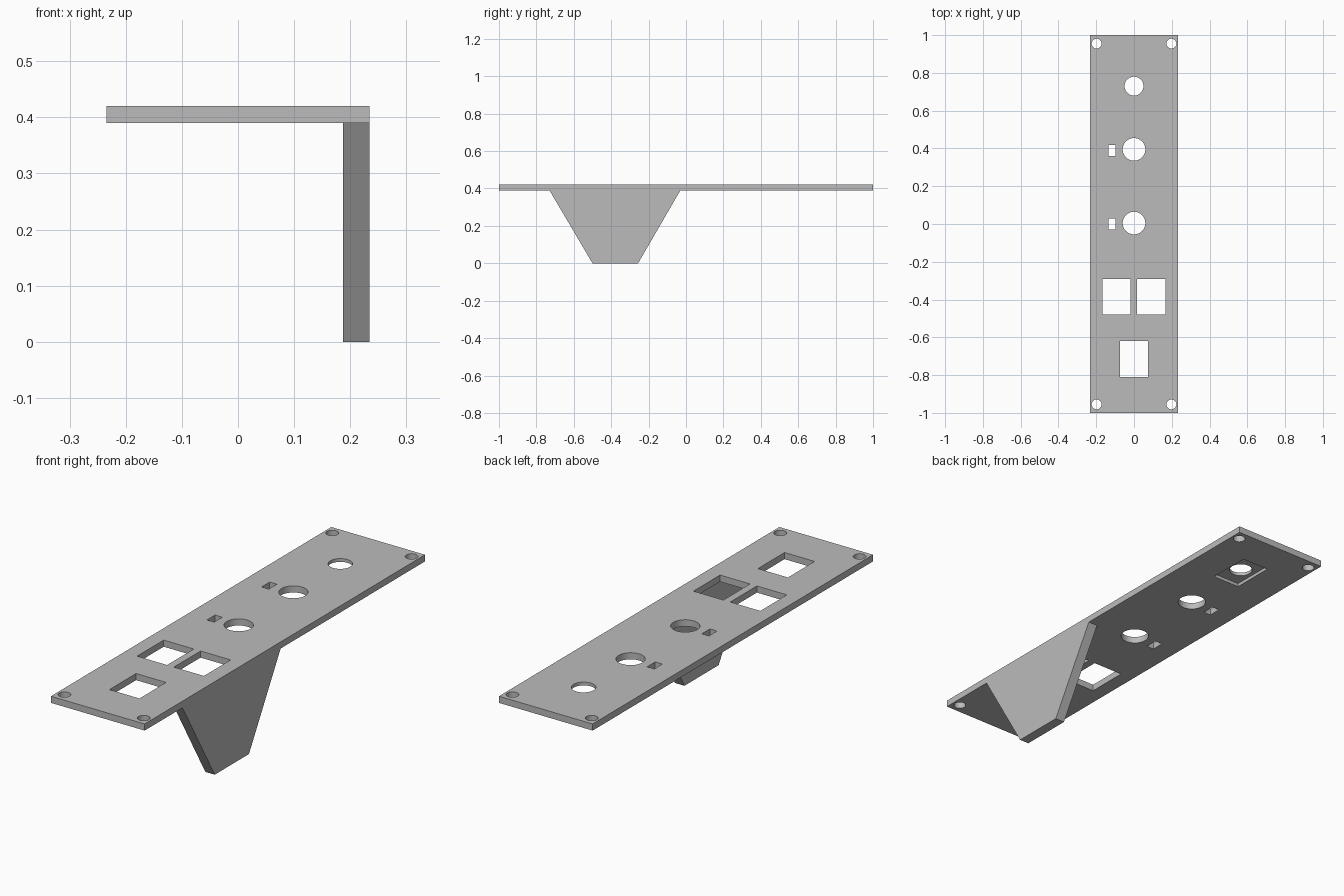
import bpy
import bmesh
from mathutils import Matrix, Vector

if "Cube" in bpy.data.objects:
    bpy.data.objects.remove(bpy.data.objects["Cube"], do_unlink=True)

HALF_W, Z_LOW, Z_TOP = 0.234, 0.39, 0.42
Z_MID = (Z_LOW + Z_TOP) / 2

grey = bpy.data.materials.new("plain grey")
grey.use_nodes = True
COLOUR = (0.5, 0.5, 0.5, 1)
grey.diffuse_color = COLOUR
grey.node_tree.nodes["Principled BSDF"].inputs["Base Color"].default_value = COLOUR


def add_box(bm, low, high):
    low, high = Vector(low), Vector(high)
    matrix = Matrix.Translation((low + high) / 2) @ Matrix.Diagonal((*(high - low), 1))
    bmesh.ops.create_cube(bm, size=1, matrix=matrix)


def add_drill(bm, x, y, radius):
    bmesh.ops.create_cone(bm, cap_ends=True, segments=48, radius1=radius, radius2=radius,
                          depth=0.2, matrix=Matrix.Translation((x, y, Z_MID)))


def add_window(bm, x, y, width, length):
    add_box(bm, (x - width / 2, y - length / 2, Z_LOW - 0.1),
            (x + width / 2, y + length / 2, Z_TOP + 0.1))


def finish(bm, name):
    bmesh.ops.recalc_face_normals(bm, faces=bm.faces[:])
    mesh = bpy.data.meshes.new(name)
    bm.to_mesh(mesh)
    bm.free()
    mesh.materials.append(grey)
    obj = bpy.data.objects.new(name, mesh)
    bpy.context.collection.objects.link(obj)
    return obj


def cut(target, cutter):
    mod = target.modifiers.new("cut", "BOOLEAN")
    mod.operation = "DIFFERENCE"
    mod.solver = "EXACT"
    mod.object = cutter
    bpy.context.view_layer.objects.active = target
    bpy.ops.object.modifier_apply(modifier=mod.name)
    bpy.data.objects.remove(cutter, do_unlink=True)


# Long flat panel
bm = bmesh.new()
add_box(bm, (-HALF_W, -1, Z_LOW), (HALF_W, 1, Z_TOP))
panel = finish(bm, "panel")

# Through openings: screw holes, round holes, slots and windows
bm = bmesh.new()
for sx in (-1, 1):
    for sy in (-1, 1):
        add_drill(bm, sx * 0.198, sy * 0.955, 0.026)
add_drill(bm, 0, 0.73, 0.05)
for y in (0.395, 0.005):
    add_drill(bm, 0, y, 0.06)
    add_window(bm, -0.117, y - 0.005, 0.036, 0.058)
for x, y in ((-0.093, -0.385), (0.091, -0.385), (0, -0.715)):
    add_window(bm, x, y, 0.15, 0.19)
cut(panel, finish(bm, "opening_cutter"))

# Shallow recess under the rear round hole
bm = bmesh.new()
add_box(bm, (-0.068, 0.63, Z_LOW - 0.1), (0.068, 0.83, Z_MID))
cut(panel, finish(bm, "recess_cutter"))

# Tapered support leg along the +x edge
bm = bmesh.new()
outline = [(-0.73, Z_LOW), (-0.5, 0), (-0.256, 0), (-0.03, Z_LOW)]
face = bm.faces.new([bm.verts.new((0.187, y, z)) for y, z in outline])
extruded = bmesh.ops.extrude_face_region(bm, geom=[face])["geom"]
bmesh.ops.translate(bm, vec=(HALF_W - 0.187, 0, 0),
                    verts=[v for v in extruded if isinstance(v, bmesh.types.BMVert)])
finish(bm, "support_leg")

# Smooth hole walls, crisp edges
bpy.ops.object.select_all(action="DESELECT")
panel.select_set(True)
bpy.context.view_layer.objects.active = panel
bpy.ops.object.shade_smooth_by_angle()
